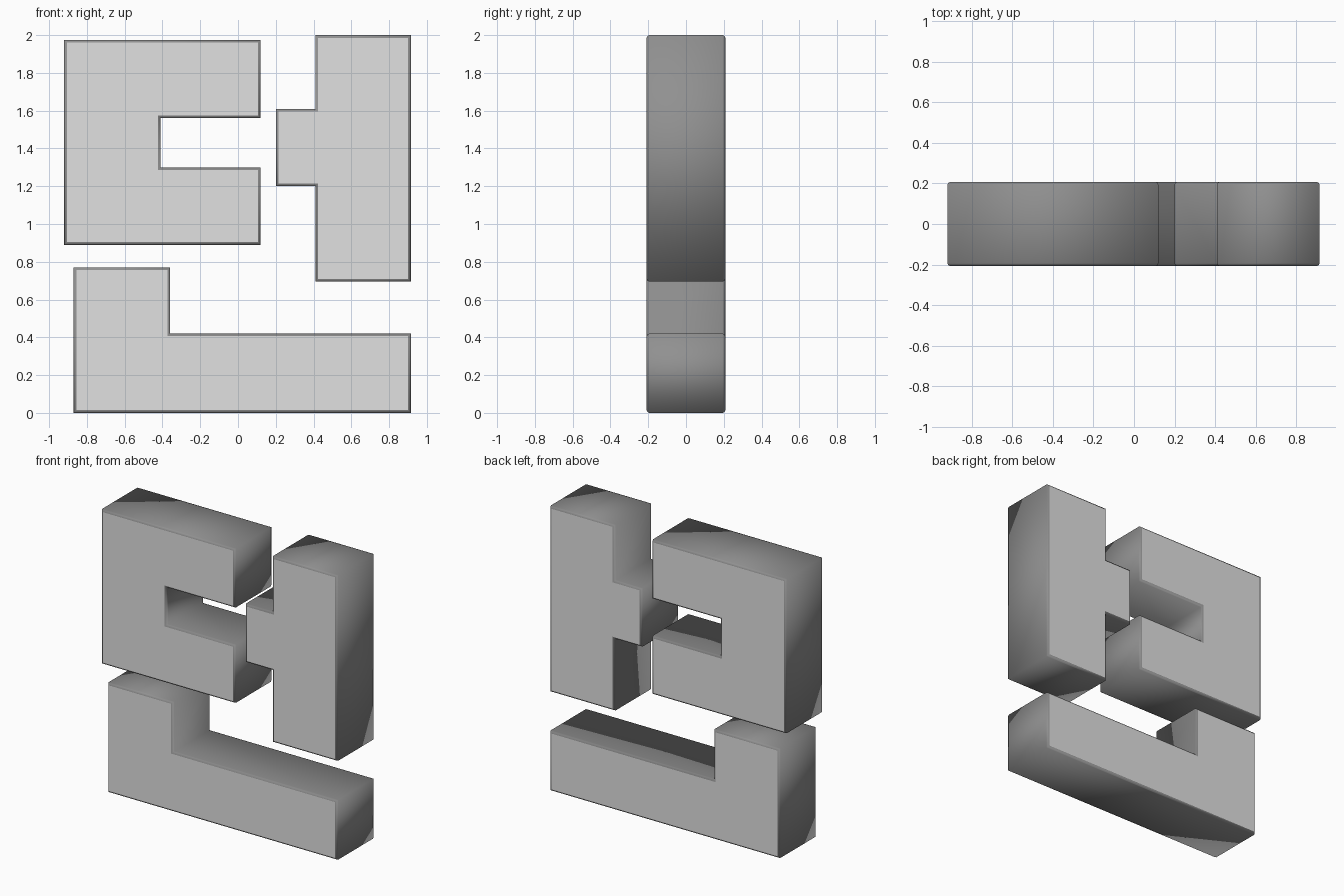
import bpy, bmesh

if "Cube" in bpy.data.objects:
    bpy.data.objects.remove(bpy.data.objects["Cube"])

HALF_DEPTH = 0.208
BEVEL = 0.014


def material(name, value):
    m = bpy.data.materials.new(name)
    m.diffuse_color = (value, value, value, 1)
    m.use_nodes = True
    m.node_tree.nodes["Principled BSDF"].inputs["Base Color"].default_value = m.diffuse_color
    return m


face_grey = material("light_grey", 0.75)
side_grey = material("dark_grey", 0.28)


def block(name, outline):
    """Extrude an (x, z) outline along y, rounding the front and back rims."""
    bm = bmesh.new()
    base = bm.faces.new([bm.verts.new((x, -HALF_DEPTH, z)) for x, z in outline])
    ext = bmesh.ops.extrude_face_region(bm, geom=[base], use_keep_orig=True)
    new_verts = [g for g in ext["geom"] if isinstance(g, bmesh.types.BMVert)]
    bmesh.ops.translate(bm, verts=new_verts, vec=(0, 2 * HALF_DEPTH, 0))
    bmesh.ops.recalc_face_normals(bm, faces=bm.faces[:])

    # Soft rim around both flat caps
    rim = [e for e in bm.edges if abs(e.verts[0].co.y - e.verts[1].co.y) < 1e-5]
    bmesh.ops.bevel(bm, geom=rim, offset=BEVEL, segments=2, profile=0.5,
                    affect='EDGES')
    bm.normal_update()

    # Light flat caps, darker smooth sides
    for f in bm.faces:
        cap = abs(f.normal.y) > 0.99
        f.material_index = 0 if cap else 1
        f.smooth = not cap
        if cap:
            for e in f.edges:
                e.smooth = False

    mesh = bpy.data.meshes.new(name)
    bm.to_mesh(mesh)
    bm.free()
    mesh.materials.append(face_grey)
    mesh.materials.append(side_grey)
    obj = bpy.data.objects.new(name, mesh)
    bpy.context.collection.objects.link(obj)
    return obj


# Upper left block with a slot open to the right
block("slotted_block", [(-0.92, 0.89), (0.12, 0.89), (0.12, 1.3), (-0.41, 1.3),
                        (-0.41, 1.56), (0.12, 1.56), (0.12, 1.975), (-0.92, 1.975)])

# Tall right block with a tab pointing left
block("tabbed_block", [(0.41, 0.695), (0.915, 0.695), (0.915, 2.0), (0.41, 2.0),
                       (0.41, 1.61), (0.2, 1.61), (0.2, 1.2), (0.41, 1.2)])

# Bottom block with a raised left end
block("stepped_block", [(-0.87, 0.0), (0.915, 0.0), (0.915, 0.42), (-0.36, 0.42),
                        (-0.36, 0.77), (-0.87, 0.77)])
